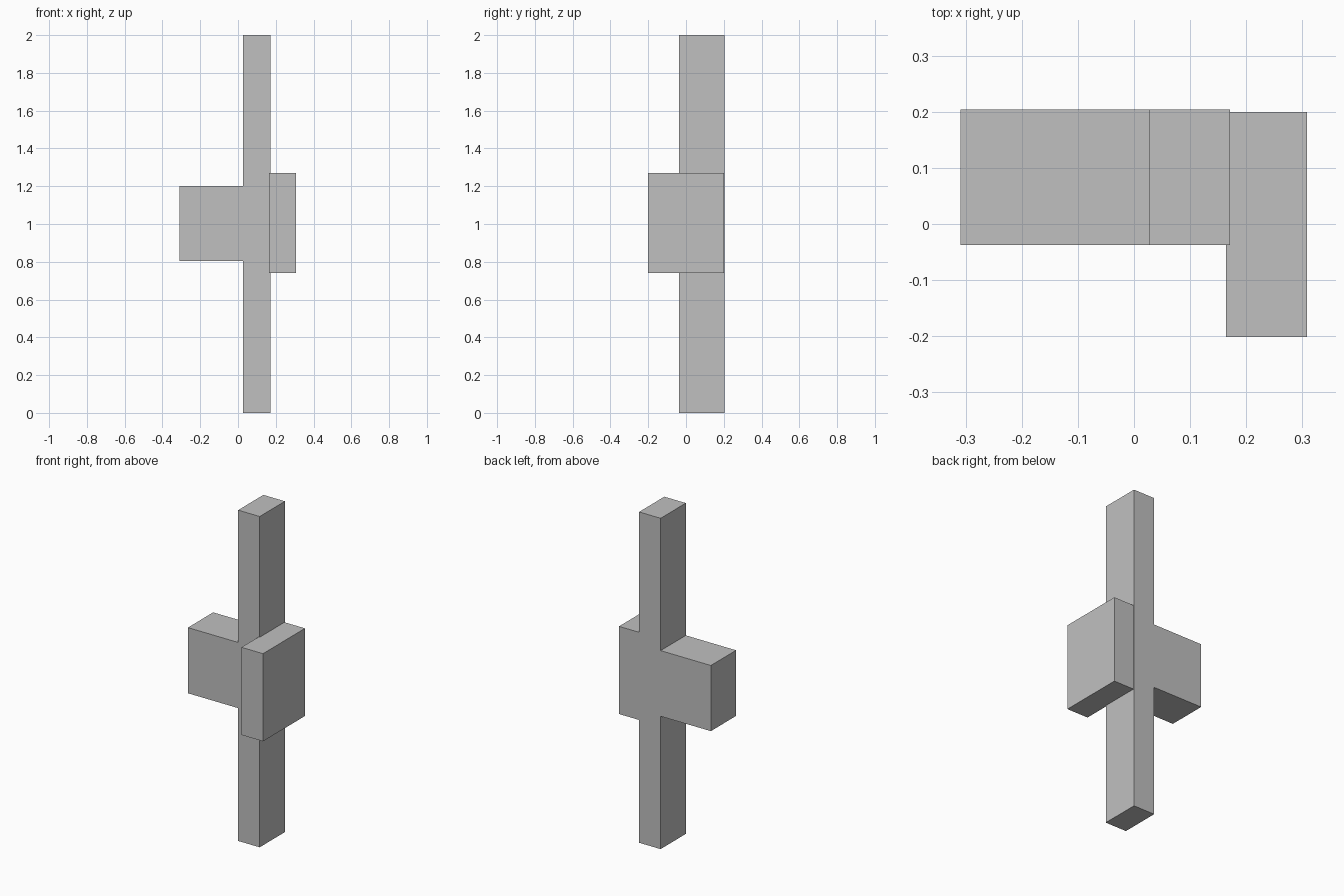
import bpy, bmesh

if "Cube" in bpy.data.objects:
    bpy.data.objects.remove(bpy.data.objects["Cube"])

grey = bpy.data.materials.new("plain grey")
grey.diffuse_color = (0.53, 0.53, 0.53, 1)
grey.use_nodes = True
grey.node_tree.nodes["Principled BSDF"].inputs["Base Color"].default_value = grey.diffuse_color


def extrude_profile(name, points, y0, y1):
    """Extrude an x-z outline from y0 to y1 into a closed solid."""
    bm = bmesh.new()
    face = bm.faces.new([bm.verts.new((x, y0, z)) for x, z in points])
    result = bmesh.ops.extrude_face_region(bm, geom=[face], use_keep_orig=True)
    moved = [g for g in result["geom"] if isinstance(g, bmesh.types.BMVert)]
    bmesh.ops.translate(bm, verts=moved, vec=(0, y1 - y0, 0))
    bmesh.ops.recalc_face_normals(bm, faces=bm.faces[:])
    mesh = bpy.data.meshes.new(name)
    bm.to_mesh(mesh)
    bm.free()
    mesh.materials.append(grey)
    obj = bpy.data.objects.new(name, mesh)
    bpy.context.collection.objects.link(obj)
    return obj


# Tall post with the side arm in one outline
extrude_profile("post_with_arm", [
    (0.027, 0), (0.171, 0), (0.171, 2), (0.027, 2),
    (0.027, 1.2), (-0.309, 1.2), (-0.309, 0.803), (0.027, 0.803),
], -0.037, 0.204)

# Block on the right that reaches forward
extrude_profile("side_block", [
    (0.164, 0.74), (0.308, 0.74), (0.308, 1.27), (0.164, 1.27),
], -0.201, 0.2)
